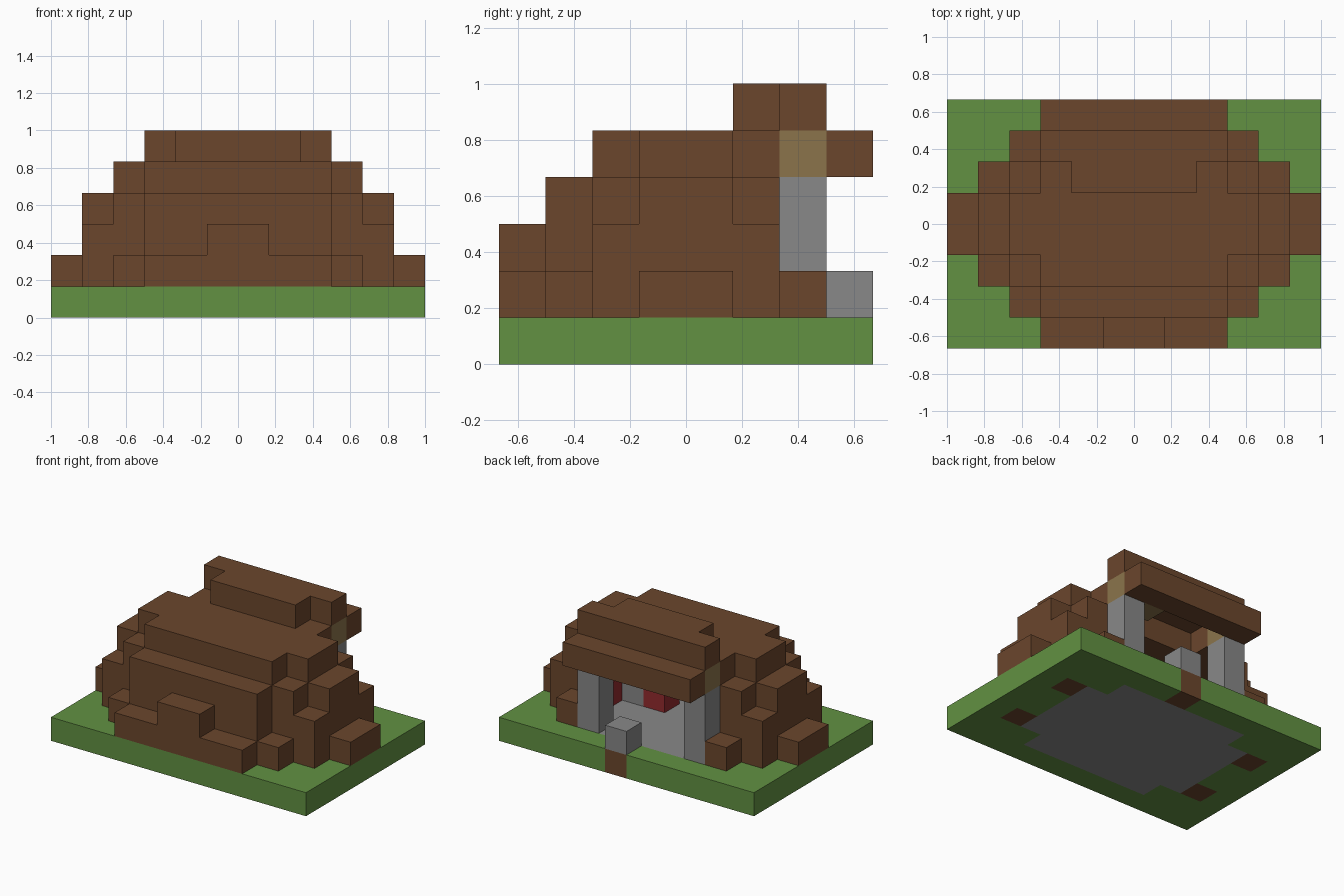
import bpy
import bmesh
from mathutils import Vector

cube = bpy.data.objects.get("Cube")
if cube:
    bpy.data.objects.remove(cube, do_unlink=True)

UNIT = 1 / 6
NX, NY = 12, 8


def material(name, rgb):
    lin = [((c / 255 + 0.055) / 1.055) ** 2.4 for c in rgb] + [1]
    m = bpy.data.materials.new(name)
    m.diffuse_color = lin
    m.use_nodes = True
    bsdf = m.node_tree.nodes["Principled BSDF"]
    bsdf.inputs["Base Color"].default_value = lin
    bsdf.inputs["Roughness"].default_value = 1
    return m


grass = material("grass green", (98, 145, 66))
earth = material("earth brown", (107, 70, 44))
stone = material("stone grey", (136, 136, 136))
timber = material("timber tan", (139, 116, 75))
fabric = material("fabric red", (147, 42, 46))


def rows(level, first, halves):
    """Blocks of one level: centred rows from front to back, by half width."""
    return {(i, first + n, level) for n, h in enumerate(halves)
            for i in range(NX // 2 - h, NX // 2 + h)}


def mirrored(cells):
    return cells | {(NX - 1 - i, j, k) for i, j, k in cells}


# Ground slab with inlaid floor and earth patches
patches = mirrored({(1, 2, 0), (1, 5, 0)}) | {(6, 7, 0)}
floor = rows(0, 1, [3, 4, 4, 4, 4, 3])
ground = rows(0, 0, [6] * NY) - floor - patches

# Stone columns, timber caps and doorstep
columns = mirrored({(3, 6, k) for k in (1, 2, 3)})
caps = mirrored({(3, 6, 4)}) | {(7, 6, 4)}
step = {(6, 7, 1)}

# Stepped earth mound, hollowed level by level
base_wall = rows(1, 0, [3, 4, 5, 6, 6, 5, 4]) - rows(1, 1, [3, 4, 4, 4, 4, 3])
middle_wall = rows(2, 0, [1, 3, 5, 5, 5, 5]) - rows(2, 1, [1, 3, 4, 4, 3])
upper_wall = rows(3, 1, [3, 4, 5, 5, 4]) - rows(3, 2, [3, 4, 4, 3])
roof = rows(4, 2, [3, 4, 4, 3]) - rows(4, 5, [2])
ridge = rows(5, 5, [2, 3])
overhang = rows(4, 7, [3])

parts = [
    ("ground", ground, grass),
    ("floor", floor, stone),
    ("earth_patches", patches, earth),
    ("base_wall", base_wall, earth),
    ("middle_wall", middle_wall, earth),
    ("upper_wall", upper_wall, earth),
    ("roof", roof, earth),
    ("ridge", ridge, earth),
    ("overhang", overhang, earth),
    ("columns", columns, stone),
    ("column_caps", caps, timber),
    ("doorstep", step, stone),
    ("furniture_red", {(7, 3, 1), (9, 4, 1)}, fabric),
    ("furniture_grey", {(8, 3, 1)}, stone),
]
solid = set().union(*(cells for _, cells, _ in parts))


def build(name, cells, mat):
    """Make the exposed block faces and merge the flat areas."""
    bm = bmesh.new()
    for cell in sorted(cells):
        centre = Vector(cell) + Vector((0.5, 0.5, 0.5))
        for axis in range(3):
            for sign in (-1, 1):
                n = Vector((0, 0, 0))
                n[axis] = sign
                if tuple(int(c + d) for c, d in zip(cell, n)) in solid:
                    continue
                u = Vector((0, 0, 0))
                u[(axis + 1) % 3] = 0.5
                v = n.cross(u)
                mid = centre + n / 2
                corners = (mid - u - v, mid + u - v, mid + u + v, mid - u + v)
                bm.faces.new([bm.verts.new((p - Vector((NX / 2, NY / 2, 0))) * UNIT)
                              for p in corners])
    bmesh.ops.remove_doubles(bm, verts=bm.verts, dist=0.001)
    bmesh.ops.dissolve_limit(bm, angle_limit=0.01, verts=bm.verts, edges=bm.edges)
    mesh = bpy.data.meshes.new(name)
    bm.to_mesh(mesh)
    bm.free()
    mesh.materials.append(mat)
    bpy.context.collection.objects.link(bpy.data.objects.new(name, mesh))


for part in parts:
    build(*part)
